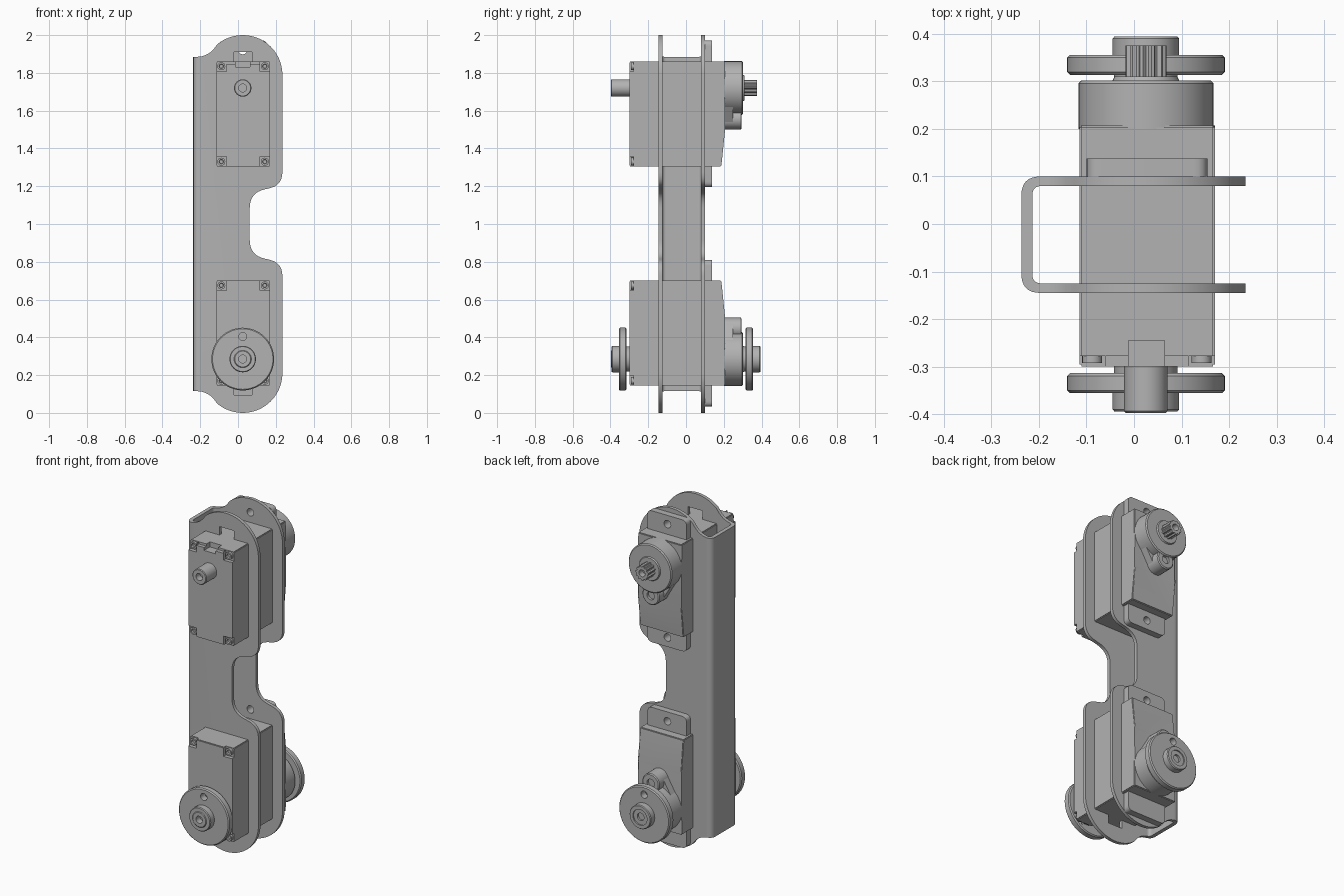
import bpy, bmesh, math
from mathutils import Vector, Matrix

cube = bpy.data.objects.get("Cube")
if cube:
    bpy.data.objects.remove(cube, do_unlink=True)

grey = bpy.data.materials.new("plain grey")
grey.use_nodes = True
grey.diffuse_color = (0.45, 0.45, 0.45, 1)
grey.node_tree.nodes["Principled BSDF"].inputs["Base Color"].default_value = (0.45, 0.45, 0.45, 1)

AX = 0.025           # shaft x
SZ = 1.72            # upper shaft z
parts = []
AXES = {"x": lambda a, b, h: (h, a, b),
        "y": lambda a, b, h: (a, h, b),
        "z": lambda a, b, h: (a, b, h)}


def finish(name, bm, flip=False):
    """Turn a bmesh into an object; flip mirrors it to the lower end."""
    if flip:
        bm.transform(Matrix.Translation((0, 0, 2.005)) @ Matrix.Scale(-1, 4, (0, 0, 1)))
    bmesh.ops.recalc_face_normals(bm, faces=bm.faces)
    mesh = bpy.data.meshes.new(name)
    bm.to_mesh(mesh)
    bm.free()
    mesh.materials.append(grey)
    ob = bpy.data.objects.new(name, mesh)
    bpy.context.collection.objects.link(ob)
    parts.append(ob)
    return ob


def prism(name, pts, lo, hi, axis="y", flip=False, bevel=0):
    bm = bmesh.new()
    place = AXES[axis]
    ends = [[bm.verts.new(place(a, b, h)) for a, b in pts] for h in (lo, hi)]
    for ring in ends:
        bm.faces.new(ring)
    for i in range(len(pts)):
        j = (i + 1) % len(pts)
        bm.faces.new((ends[0][i], ends[0][j], ends[1][j], ends[1][i]))
    if bevel:
        bmesh.ops.bevel(bm, geom=bm.edges[:], offset=bevel, segments=2, affect="EDGES")
    return finish(name, bm, flip)


def lathe(name, profile, x=AX, z=SZ, flip=False, seg=48):
    """Spin (radius, y) points around an axis along y."""
    bm = bmesh.new()
    verts = [bm.verts.new((r, y, 0)) for r, y in profile]
    edges = [bm.edges.new(p) for p in zip(verts, verts[1:])]
    bmesh.ops.spin(bm, geom=verts + edges, cent=(0, 0, 0), axis=(0, 1, 0),
                   angle=math.tau, steps=seg)
    bmesh.ops.remove_doubles(bm, verts=bm.verts, dist=0.0002)
    bm.transform(Matrix.Translation((x, 0, z)))
    return finish(name, bm, flip)


def rod(name, r, y0, y1, x=AX, z=SZ, flip=False, seg=24):
    return lathe(name, [(0, y0), (r, y0), (r, y1), (0, y1)], x, z, flip, seg)


def box(name, x0, x1, y0, y1, z0, z1, flip=False):
    return prism(name, [(x0, z0), (x1, z0), (x1, z1), (x0, z1)], y0, y1, "y", flip)


def boolean(ob, cutters, mode="DIFFERENCE"):
    for c in cutters:
        mod = ob.modifiers.new("cut", "BOOLEAN")
        mod.operation, mod.solver, mod.object = mode, "EXACT", c
        bpy.context.view_layer.objects.active = ob
        bpy.ops.object.modifier_apply(modifier=mod.name)
        parts.remove(c)
        bpy.data.objects.remove(c, do_unlink=True)


def rounded(corners, steps=8):
    """Round polygon corners given as (a, b, cut distance)."""
    out = []
    for i, (a, b, d) in enumerate(corners):
        p = Vector((a, b))
        if not d:
            out.append(p)
            continue
        q = Vector(corners[i - 1][:2]) - p
        s = Vector(corners[(i + 1) % len(corners)][:2]) - p
        p0, p1 = p + q.normalized() * d, p + s.normalized() * d
        for k in range(steps + 1):
            t = k / steps
            out.append(p0 * (1 - t) ** 2 + p * 2 * t * (1 - t) + p1 * t * t)
    return out


def arc(x, z, r, a0, a1, n):
    return [(x + r * math.cos(math.radians(a0 + (a1 - a0) * i / n)),
             z + r * math.sin(math.radians(a0 + (a1 - a0) * i / n))) for i in range(n + 1)]


# Channel bracket: bent U section trimmed to the side outline
bracket = prism("bracket", rounded([
    (0.3, -0.145, 0), (-0.237, -0.145, 0.04), (-0.237, 0.1, 0.04), (0.3, 0.1, 0),
    (0.3, 0.08, 0), (-0.214, 0.08, 0.02), (-0.214, -0.125, 0.02), (0.3, -0.125, 0)]),
    -0.1, 2.1, "z")
top = [(-0.25, 1.885, 0), (-0.16, 1.885, 0.06)]
top += [(x, z, 0) for x, z in arc(AX, 1.79, 0.21, 130, 0, 28)]
top += [(0.235, 1.205, 0.07), (0.062, 1.165, 0.08)]
outline = rounded(top + [(x, 2 - z, d) for x, z, d in reversed(top)])
boolean(bracket, [prism("trim", outline, -0.3, 0.3)], "INTERSECT")
for flip in (False, True):
    boolean(bracket, [box("cable_notch", -0.02, 0.075, -0.2, -0.11, 1.8, 1.91, flip)])
    boolean(bracket, [rod("screw_hole", 0.022, 0.05, 0.2, AX, z, flip) for z in (1.25, 1.92)])

# Two motors, the lower one mirrored
for flip in (False, True):
    end = "lower_" if flip else "upper_"
    body = prism(end + "motor_body", [(-0.3, 1.305), (0.187, 1.305), (0.207, 1.5),
                 (0.207, 1.86), (-0.3, 1.86)], -0.115, 0.17, "x", flip, 0.004)
    corners = [(x, z) for x in (-0.09, 0.145) for z in (1.33, 1.835)]
    boolean(body, [box("corner_cut", x - 0.029, x + 0.029, -0.32, -0.278,
                       z - 0.028, z + 0.028, flip) for x, z in corners])
    boolean(body, [box("cable_slot", -0.012, 0.064, -0.32, -0.245, 1.83, 1.9, flip),
                   box("cable_step", -0.06, 0.115, -0.32, -0.278, 1.847, 1.9, flip)])
    for x, z in corners:
        lathe(end + "corner_screw", [(0, -0.282), (0.01, -0.282), (0.012, -0.292),
              (0.021, -0.292), (0.021, -0.27)], x * 0.98, z, flip, 20)

    # Mounting ears
    ears = prism(end + "mounting_ears", rounded([(-0.1, 1.195, 0.03), (-0.1, 1.972, 0.03),
                 (0.155, 1.972, 0.03), (0.155, 1.195, 0.03)], 5), 0.099, 0.138, "y", flip)
    boolean(ears, [rod("ear_hole", 0.022, 0.05, 0.2, AX, z, flip) for z in (1.25, 1.92)])

    # Gear housing with its small screw boss
    lathe(end + "gear_dome", [(0, 0.2), (0.142, 0.2), (0.142, 0.296), (0.136, 0.302),
          (0.07, 0.302), (0.066, 0.31), (0, 0.31)], flip=flip)
    prism(end + "gear_web", [(-0.075, 1.62), (-0.025, 1.535), (0.075, 1.535), (0.125, 1.62)],
          0.2, 0.25, "y", flip)
    lathe(end + "gear_boss", [(0, 0.2), (0.056, 0.2), (0.056, 0.29), (0.05, 0.295),
          (0.024, 0.295), (0.024, 0.28), (0, 0.28)], AX, 1.557, flip, 28)

    # Rear idler shaft and splined output shaft
    lathe(end + "idler_shaft", [(0, -0.29), (0.046, -0.29), (0.046, -0.394), (0.042, -0.398),
          (0.021, -0.398), (0.021, -0.36), (0, -0.36)], flip=flip, seg=32)
    teeth = [(AX + r * math.cos(a), SZ + r * math.sin(a))
             for i in range(44) for r in [0.043 if i % 4 < 2 else 0.036]
             for a in [math.tau * i / 44]]
    spline = prism(end + "output_spline", teeth, 0.3, 0.376, "y", flip)
    boolean(spline, [rod("bore", 0.02, 0.34, 0.4, flip=flip)])


# Horn discs on both sides of the lower motor
def horn(name, s):
    profile = [(0.022, 0.3), (0.067, 0.3), (0.067, 0.314), (0.16, 0.314), (0.166, 0.32),
               (0.166, 0.35), (0.16, 0.356), (0.07, 0.356), (0.07, 0.39), (0.066, 0.395),
               (0.046, 0.395), (0.046, 0.388), (0.022, 0.388), (0.022, 0.3)]
    disc = lathe(name, [(r, s * y) for r, y in profile], flip=True, seg=64)
    holes = []
    for i in range(4):
        a = math.pi / 2 * i
        holes.append(rod("horn_hole", 0.021, s * 0.29, s * 0.38,
                         AX + 0.119 * math.cos(a), SZ + 0.119 * math.sin(a), True, 20))
    boolean(disc, holes)


horn("front_horn", -1)
horn("back_horn", 1)

# Smooth round faces, keep edges sharp
bpy.ops.object.select_all(action="DESELECT")
for ob in parts:
    ob.select_set(True)
bpy.context.view_layer.objects.active = bracket
bpy.ops.object.shade_smooth_by_angle(angle=math.radians(30))
